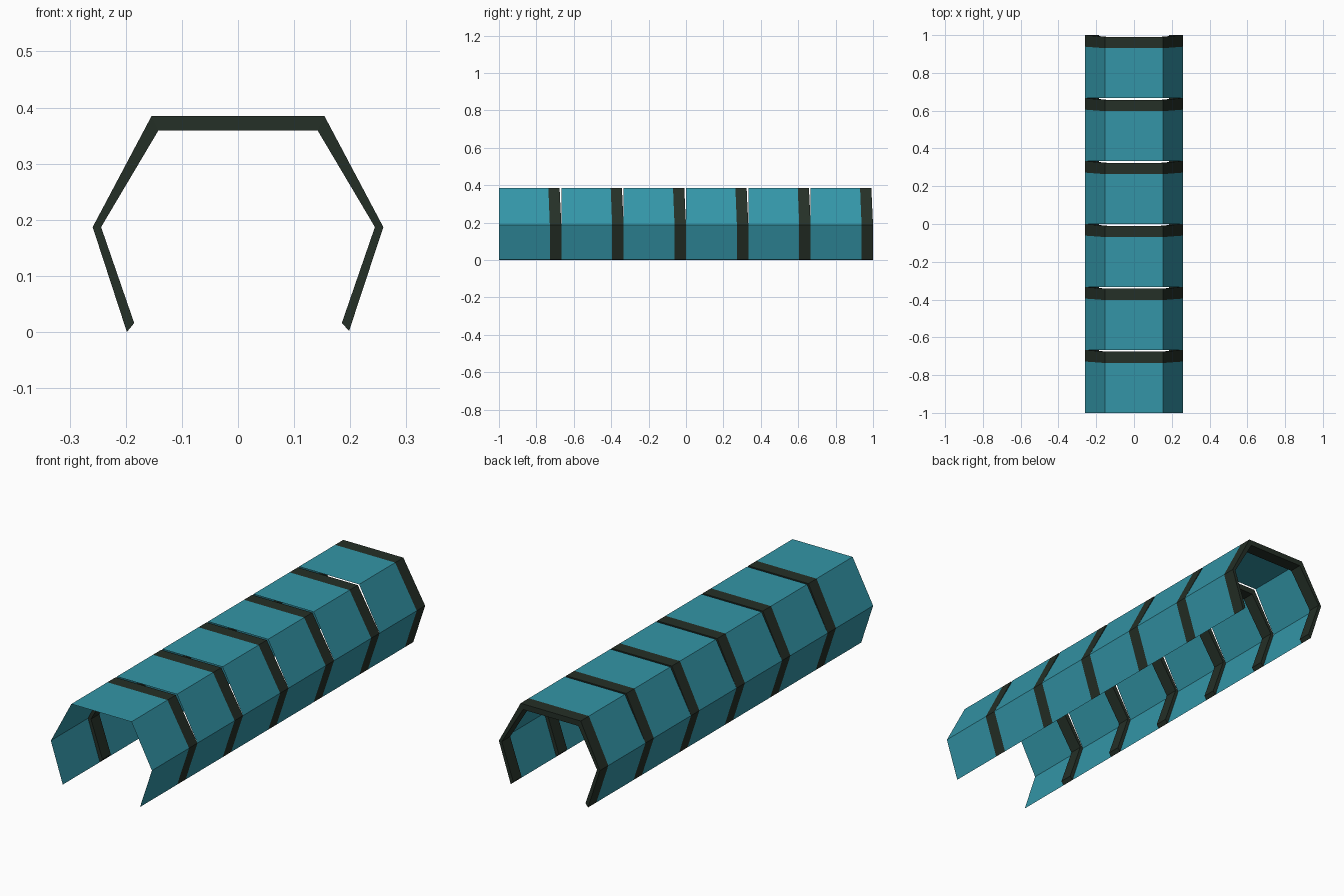
import bpy, bmesh

if "Cube" in bpy.data.objects:
    bpy.data.objects.remove(bpy.data.objects["Cube"])

def material(name, rgb):
    m = bpy.data.materials.new(name)
    m.diffuse_color = (*rgb, 1)
    m.use_nodes = True
    m.node_tree.nodes["Principled BSDF"].inputs["Base Color"].default_value = m.diffuse_color
    return m

teal = material("teal panel", (0.033, 0.30, 0.385))
dark = material("dark rib", (0.018, 0.029, 0.020))

# Half cross-sections, foot to roof (x, z), mirrored to the full arch
def arch(half):
    return [(-x, z) for x, z in half] + [(x, z) for x, z in reversed(half)]

OUTER = arch([(0.198, 0.002), (0.259, 0.187), (0.154, 0.385)])
INNER = arch([(0.185, 0.016), (0.244, 0.187), (0.142, 0.359)])
OUTER[0] = (-0.198, 0.0)
LENGTH = 2 / 6
# Rib leans back toward the roof: (start, end) offsets per profile point
START = [0.272, 0.272, 0.264, 0.264, 0.272, 0.272]
END = [LENGTH, LENGTH, 0.324, 0.324, LENGTH, LENGTH]

def loft(name, rings, mat, solid):
    """Skin a list of open rings; a solid also closes the loop and both feet."""
    bm = bmesh.new()
    vs = [[bm.verts.new(p) for p in ring] for ring in rings]
    n = len(vs)
    for i in range(n if solid else n - 1):
        a, b = vs[i], vs[(i + 1) % n]
        for j in range(len(a) - 1):
            bm.faces.new((a[j], a[j + 1], b[j + 1], b[j]))
    if solid:
        bm.faces.new([r[0] for r in vs])
        bm.faces.new([r[-1] for r in vs])
        bmesh.ops.recalc_face_normals(bm, faces=bm.faces)
    else:
        bm.normal_update()
        for f in bm.faces:
            c = f.calc_center_median()
            if f.normal.x * c.x + f.normal.z * (c.z - 0.187) < 0:
                f.normal_flip()
    me = bpy.data.meshes.new(name)
    bm.to_mesh(me)
    bm.free()
    me.materials.append(mat)
    bpy.context.collection.objects.link(bpy.data.objects.new(name, me))

def ring(profile, ys):
    return [(x, y, z) for (x, z), y in zip(profile, ys)]

# Six tunnel segments: thin shell panel followed by a solid rib
for k in range(6):
    y0 = -1 + k * LENGTH
    start = [y0 + s for s in START]
    end = [y0 + e for e in END]
    loft(f"shell_panel_{k + 1}", [ring(OUTER, [y0] * 6), ring(OUTER, start)], teal, False)
    loft(f"rib_{k + 1}", [ring(OUTER, start), ring(OUTER, end),
                          ring(INNER, end), ring(INNER, start)], dark, True)
